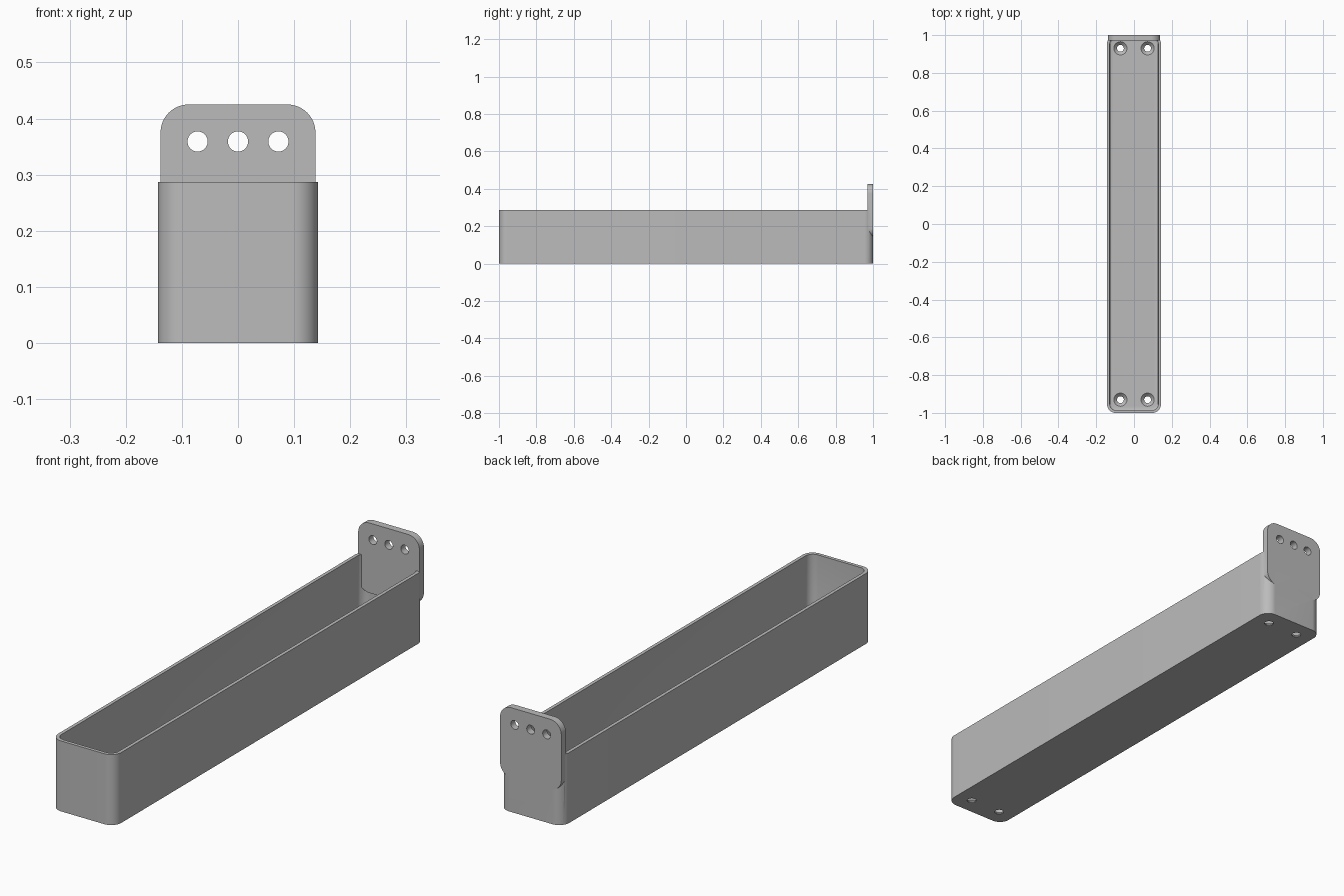
import bpy, bmesh, math
from mathutils import Matrix

if "Cube" in bpy.data.objects:
    bpy.data.objects.remove(bpy.data.objects["Cube"])

HALF_W, HEIGHT, WALL, FLOOR = 0.1425, 0.287, 0.014, 0.02
TAB_HALF, TAB_LOW, TAB_TOP, TAB_THICK = 0.138, 0.14, 0.425, 0.029
HOLE_X = 0.072

grey = bpy.data.materials.new("plain grey")
grey.use_nodes = True
grey.diffuse_color = (0.5, 0.5, 0.5, 1)
grey.node_tree.nodes["Principled BSDF"].inputs["Base Color"].default_value = (0.5, 0.5, 0.5, 1)


def finish(name, bm):
    bmesh.ops.recalc_face_normals(bm, faces=bm.faces)
    mesh = bpy.data.meshes.new(name)
    bm.to_mesh(mesh)
    bm.free()
    mesh.materials.append(grey)
    obj = bpy.data.objects.new(name, mesh)
    bpy.context.collection.objects.link(obj)
    return obj


def rounded_prism(name, hx, hy, depth, radius, matrix, fillet=0):
    """Rounded rectangle extruded along its local z, optionally filleted at the base."""
    bm = bmesh.new()
    pts = []
    for quarter, (sx, sy) in enumerate([(1, 1), (-1, 1), (-1, -1), (1, -1)]):
        for i in range(13):
            a = math.pi / 2 * (quarter + i / 12)
            pts.append((sx * (hx - radius) + radius * math.cos(a),
                        sy * (hy - radius) + radius * math.sin(a), 0))
    base = bm.faces.new([bm.verts.new(p) for p in pts])
    top = bmesh.ops.extrude_face_region(bm, geom=[base])["geom"]
    bmesh.ops.translate(bm, vec=(0, 0, depth),
                        verts=[v for v in top if isinstance(v, bmesh.types.BMVert)])
    if fillet:
        rim = [e for e in bm.edges if all(abs(v.co.z) < 1e-6 for v in e.verts)]
        bmesh.ops.bevel(bm, geom=rim, offset=fillet, segments=4, profile=0.5, affect='EDGES')
    bm.transform(matrix)
    return finish(name, bm)


def cone(name, r1, r2, depth, matrix):
    bm = bmesh.new()
    bmesh.ops.create_cone(bm, cap_ends=True, segments=40, radius1=r1, radius2=r2,
                          depth=depth, matrix=matrix)
    return finish(name, bm)


def combine(target, tool, operation):
    tool.hide_render = True
    mod = target.modifiers.new(operation, 'BOOLEAN')
    mod.operation, mod.object, mod.solver = operation, tool, 'EXACT'
    bpy.context.view_layer.objects.active = target
    bpy.ops.object.modifier_apply(modifier=mod.name)
    bpy.data.objects.remove(tool)


# Open tray with rounded corners
tray = rounded_prism("tray_with_mounting_tab", HALF_W, 1, HEIGHT, 0.045, Matrix())
hollow = rounded_prism("hollow", HALF_W - WALL, 1 - WALL, HEIGHT, 0.033,
                       Matrix.Translation((0, 0, FLOOR)), fillet=0.01)
combine(tray, hollow, 'DIFFERENCE')

# Upright mounting tab at the back
upright = Matrix.Rotation(math.pi / 2, 4, 'X')
tab = rounded_prism("tab", TAB_HALF, (TAB_TOP - TAB_LOW) / 2, TAB_THICK, 0.05,
                    Matrix.Translation((0, 1, (TAB_TOP + TAB_LOW) / 2)) @ upright)
combine(tray, tab, 'UNION')

# Row of screw holes through the tab
for x in (-HOLE_X, 0, HOLE_X):
    place = Matrix.Translation((x, 0.985, 0.359)) @ upright
    combine(tray, cone("tab_hole", 0.018, 0.018, 0.1, place), 'DIFFERENCE')

# Countersunk holes through the floor
for x in (-HOLE_X, HOLE_X):
    for y in (-0.93, 0.93):
        shaft = cone("floor_hole", 0.018, 0.018, 0.1, Matrix.Translation((x, y, 0)))
        combine(tray, shaft, 'DIFFERENCE')
        sink = cone("countersink", 0.016, 0.036, 0.02, Matrix.Translation((x, y, FLOOR - 0.009)))
        combine(tray, sink, 'DIFFERENCE')

bpy.ops.object.select_all(action='DESELECT')
tray.select_set(True)
bpy.context.view_layer.objects.active = tray
bpy.ops.object.shade_smooth_by_angle(angle=math.radians(30))
